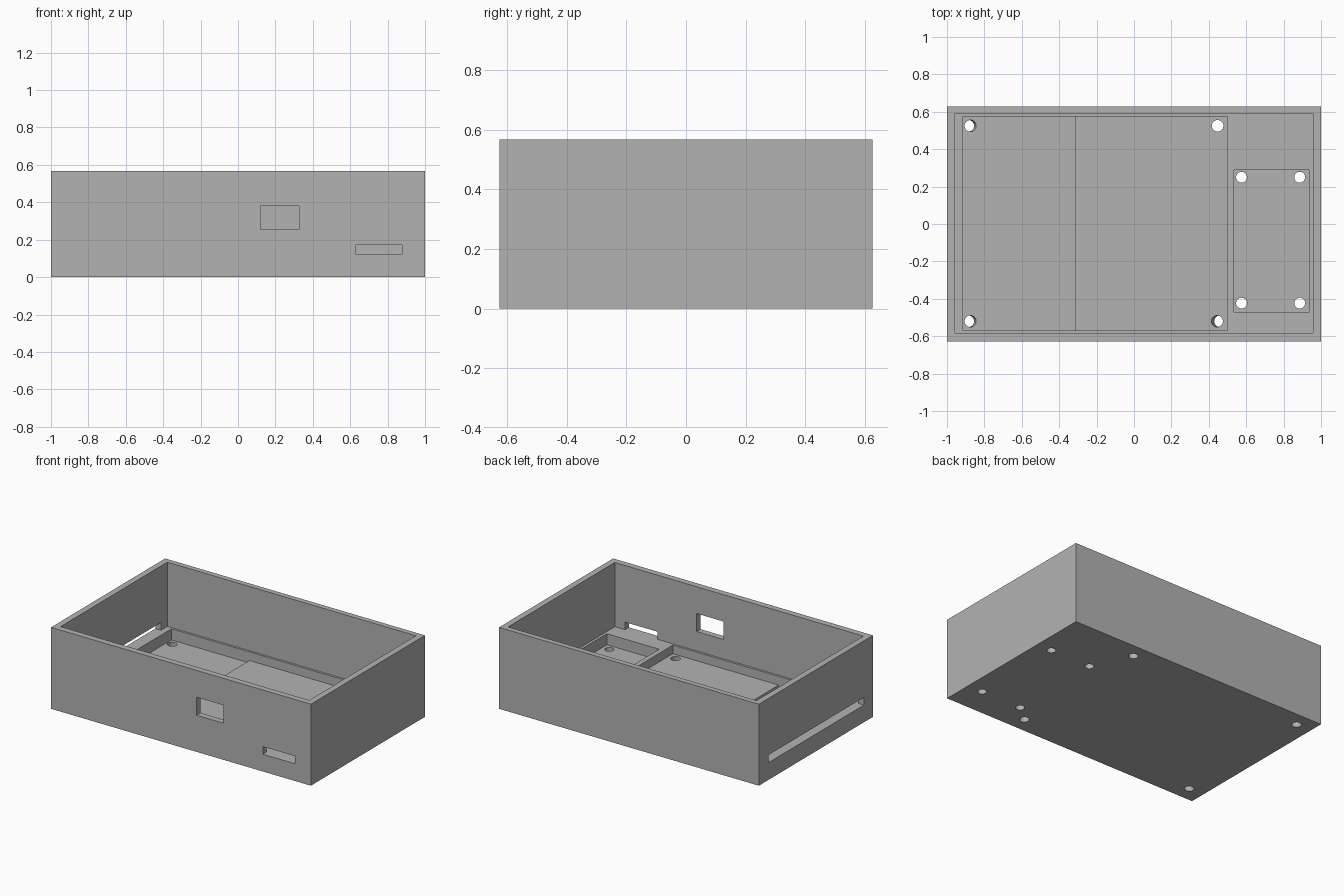
import bpy, bmesh
from mathutils import Matrix, Vector

cube = bpy.data.objects.get("Cube")
if cube:
    bpy.data.objects.remove(cube, do_unlink=True)

grey = bpy.data.materials.new("plain grey")
grey.use_nodes = True
colour = (0.45, 0.45, 0.45, 1)
grey.diffuse_color = colour
grey.node_tree.nodes["Principled BSDF"].inputs["Base Color"].default_value = colour


def make_object(name, bm):
    mesh = bpy.data.meshes.new(name)
    bm.to_mesh(mesh)
    bm.free()
    mesh.materials.append(grey)
    obj = bpy.data.objects.new(name, mesh)
    bpy.context.collection.objects.link(obj)
    return obj


def box(name, x, y, z):
    """Box given by its (low, high) range on each axis."""
    bm = bmesh.new()
    bmesh.ops.create_cube(bm, size=1)
    for v in bm.verts:
        v.co = Vector([r[0] if c < 0 else r[1] for c, r in zip(v.co, (x, y, z))])
    return make_object(name, bm)


def hole(x, y, radius, lean=0):
    """Screw hole through the floor; lean shifts its lower end along x."""
    bm = bmesh.new()
    bmesh.ops.create_cone(bm, cap_ends=True, segments=32, radius1=radius,
                          radius2=radius, depth=0.2,
                          matrix=Matrix.Translation((x, y, 0.05)))
    for v in bm.verts:
        v.co.x += lean * (0.05 - v.co.z) / 0.05
    return make_object("screw_hole_cutter", bm)


# Outer block that everything is cut from
case = box("enclosure_case", (-1, 1), (-0.627, 0.627), (0, 0.567))

FLOOR, SHELF, BASE = 0.12, 0.06, 0.043
cutters = [
    # Main cavity
    box("cavity_cutter", (-0.957, 0.957), (-0.584, 0.59), (FLOOR, 0.7)),
    # Large board pocket with a deeper end, and small board pocket
    box("large_pocket_cutter", (-0.915, 0.5), (-0.569, 0.575), (SHELF, 0.3)),
    box("deep_pocket_cutter", (-0.915, -0.315), (-0.569, 0.575), (BASE, 0.31)),
    box("small_pocket_cutter", (0.535, 0.938), (-0.47, 0.29), (BASE, 0.32)),
    # Front window, front slot and long side slot
    box("window_cutter", (0.12, 0.327), (-0.7, -0.5), (0.255, 0.38)),
    box("front_slot_cutter", (0.63, 0.878), (-0.7, -0.575), (FLOOR, 0.173)),
    box("side_slot_cutter", (-1.1, -0.935), (-0.527, 0.52), (FLOOR, 0.173)),
]

# Screw holes of both pockets
for y in (-0.52, 0.525):
    cutters.append(hole(-0.873, y, 0.031, -0.013))
    cutters.append(hole(0.447, y, 0.031, 0.013 if y < 0 else 0))
for x in (0.575, 0.886):
    for y in (-0.423, 0.25):
        cutters.append(hole(x, y, 0.029))

for cutter in cutters:
    cutter.hide_render = True
    mod = case.modifiers.new(cutter.name, "BOOLEAN")
    mod.operation = "DIFFERENCE"
    mod.solver = "EXACT"
    mod.object = cutter

# Bake the cuts and remove the cutters
bpy.context.view_layer.update()
evaluated = case.evaluated_get(bpy.context.evaluated_depsgraph_get())
cut_mesh = bpy.data.meshes.new_from_object(evaluated)
case.modifiers.clear()
case.data = cut_mesh
case.data.materials.clear()
case.data.materials.append(grey)
for poly in case.data.polygons:
    poly.material_index = 0
for cutter in cutters:
    bpy.data.objects.remove(cutter, do_unlink=True)

# Smooth hole walls, sharp box edges
bpy.ops.object.select_all(action="DESELECT")
case.select_set(True)
bpy.context.view_layer.objects.active = case
bpy.ops.object.shade_smooth_by_angle()
